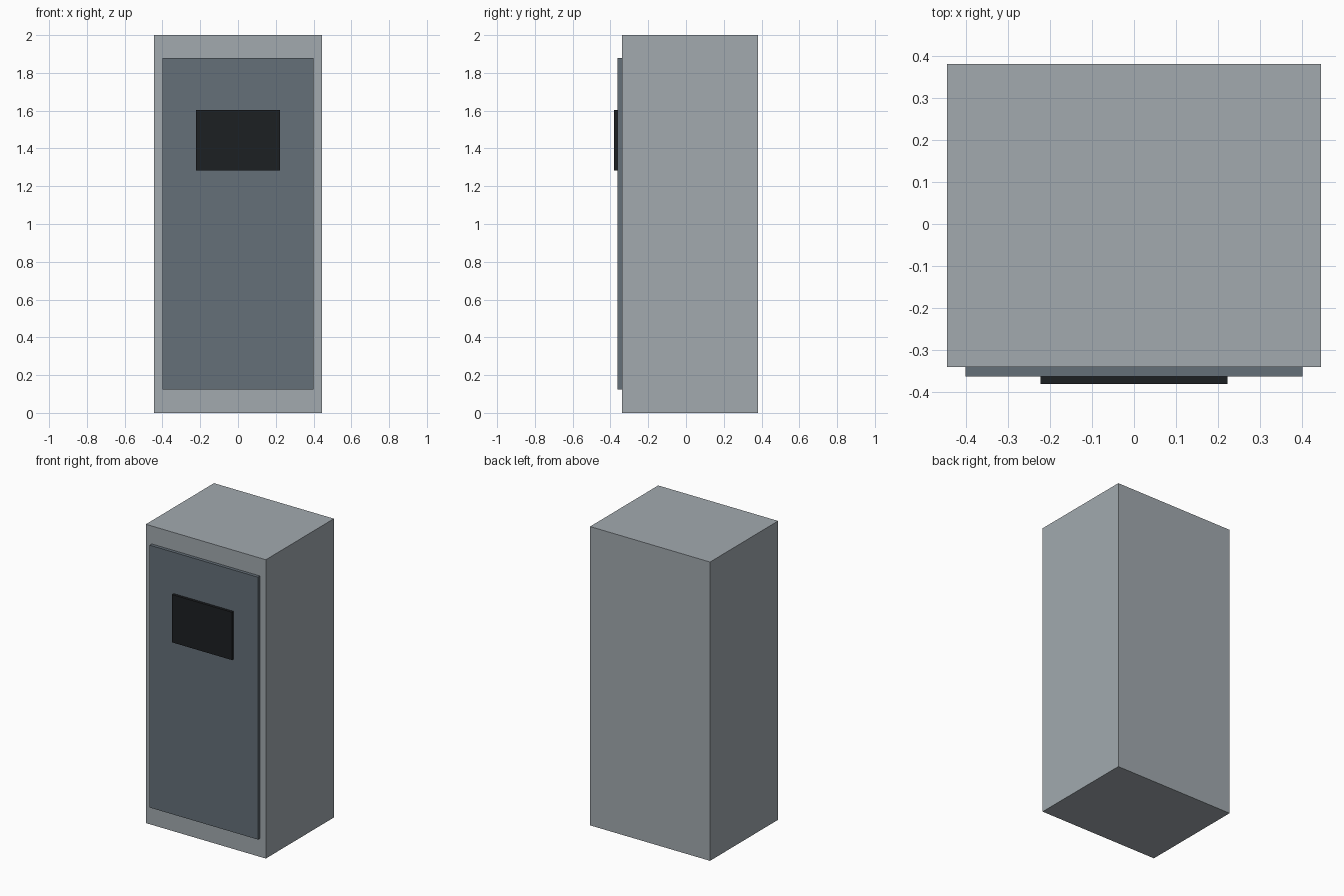
import bpy

if "Cube" in bpy.data.objects:
    bpy.data.objects.remove(bpy.data.objects["Cube"])


def box(name, x, y, z, color):
    """Axis-aligned box from (min, max) ranges."""
    ranges = (x, y, z)
    bpy.ops.mesh.primitive_cube_add(size=1, location=[(a + b) / 2 for a, b in ranges])
    obj = bpy.context.object
    obj.name = name
    obj.scale = [b - a for a, b in ranges]
    bpy.ops.object.transform_apply(location=False, rotation=False, scale=True)
    mat = bpy.data.materials.new(name + "_paint")
    mat.diffuse_color = (*color, 1)
    mat.use_nodes = True
    mat.node_tree.nodes["Principled BSDF"].inputs["Base Color"].default_value = mat.diffuse_color
    obj.data.materials.append(mat)
    return obj


# Cabinet body
box("cabinet_body", (-0.444, 0.444), (-0.34, 0.38), (0, 2), (0.36, 0.40, 0.43))
# Raised door panel on the front
box("front_door", (-0.401, 0.401), (-0.362, -0.34), (0.124, 1.88), (0.13, 0.16, 0.19))
# Dark screen standing proud of the door
box("screen", (-0.222, 0.222), (-0.38, -0.362), (1.284, 1.604), (0.012, 0.014, 0.016))
